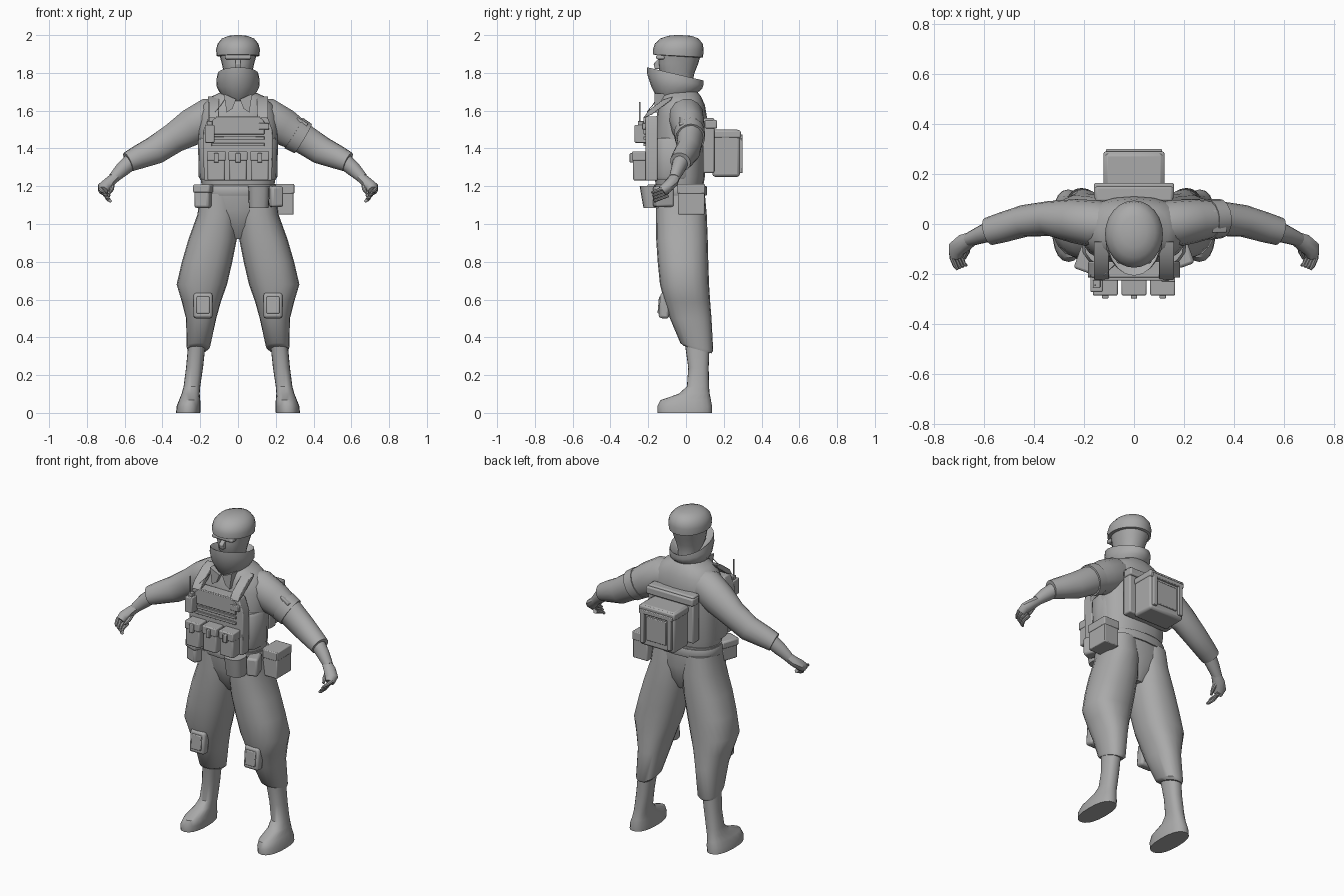
import bpy, bmesh, math
from mathutils import Vector, Matrix

grey = bpy.data.materials.new("plain grey")
grey.diffuse_color = (0.4, 0.4, 0.4, 1)


def finish(name, bm, bevel=0, angle=40):
    bmesh.ops.recalc_face_normals(bm, faces=bm.faces)
    me = bpy.data.meshes.new(name)
    bm.to_mesh(me)
    bm.free()
    me.materials.append(grey)
    ob = bpy.data.objects.new(name, me)
    bpy.context.collection.objects.link(ob)
    if bevel:
        m = ob.modifiers.new("bevel", 'BEVEL')
        m.width, m.segments = bevel, 2
    bpy.context.view_layer.objects.active = ob
    ob.select_set(True)
    bpy.ops.object.shade_smooth_by_angle(angle=math.radians(angle))
    ob.select_set(False)
    return ob


def skin(name, rings, angle=40):
    """Bridge rings of points and cap both ends."""
    bm = bmesh.new()
    vs = [[bm.verts.new(p) for p in r] for r in rings]
    n = len(vs[0])
    for a, b in zip(vs, vs[1:]):
        for i in range(n):
            bm.faces.new((a[i], a[(i + 1) % n], b[(i + 1) % n], b[i]))
    bm.faces.new(vs[0])
    bm.faces.new(vs[-1])
    return finish(name, bm, 0, angle)


def stack(name, rows, s=1, n=20, e=0.85, angle=40):
    """Loft upward; row = x0, x1, y0, y1, z at front, z at back."""
    rings = []
    for x0, x1, y0, y1, zf, zb in rows:
        ring = []
        for i in range(n):
            a = math.tau * i / n
            c, d = math.cos(a), math.sin(a)
            u = math.copysign(abs(c) ** e, c)
            v = math.copysign(abs(d) ** e, d)
            ring.append((s * ((x0 + x1) / 2 + u * (x1 - x0) / 2),
                         (y0 + y1) / 2 + v * (y1 - y0) / 2, zf + (zb - zf) * (v + 1) / 2))
        rings.append(ring)
    return skin(name, rings, angle)


def tube(name, rows, s=1, n=14, angle=40):
    """Loft along a path; row = x, y, z, half depth, half height."""
    pts = [Vector(r[:3]) for r in rows]
    rings = []
    for i, r in enumerate(rows):
        d = (pts[min(i + 1, len(pts) - 1)] - pts[max(i - 1, 0)]).normalized()
        side = d.cross(Vector((0, 0, 1))).normalized()
        up = side.cross(d)
        ring = [pts[i] + side * r[3] * math.cos(math.tau * k / n) + up * r[4] * math.sin(math.tau * k / n)
                for k in range(n)]
        rings.append([(s * p.x, p.y, p.z) for p in ring])
    return skin(name, rings, angle)


def box(name, x0, x1, y0, y1, z0, z1, bevel=0.006, rot=(0, 0, 0)):
    bm = bmesh.new()
    bmesh.ops.create_cube(bm, size=1)
    bmesh.ops.scale(bm, vec=(x1 - x0, y1 - y0, z1 - z0), verts=bm.verts)
    ob = finish(name, bm, bevel)
    ob.location = ((x0 + x1) / 2, (y0 + y1) / 2, (z0 + z1) / 2)
    ob.rotation_euler = [math.radians(a) for a in rot]
    return ob


def prism(name, pts, a, b, axis='y', bevel=0):
    """Extrude an outline: (x, z) along y or (y, z) along x."""
    put = (lambda p, t: (p[0], t, p[1])) if axis == 'y' else (lambda p, t: (t, p[0], p[1]))
    bm = bmesh.new()
    A, B = ([bm.verts.new(put(p, t)) for p in pts] for t in (a, b))
    n = len(pts)
    for i in range(n):
        bm.faces.new((A[i], A[(i + 1) % n], B[(i + 1) % n], B[i]))
    bm.faces.new(A)
    bm.faces.new(B)
    return finish(name, bm, bevel, 30)


def sym(w, y0, y1, zf, zb=None):
    return (-w, w, y0, y1, zf, zf if zb is None else zb)


# Torso and pelvis
stack("torso", [sym(.19, -.16, .09, 1.19), sym(.2, -.165, .1, 1.25), sym(.205, -.17, .108, 1.38),
                sym(.215, -.165, .11, 1.48), sym(.21, -.155, .11, 1.57), sym(.19, -.145, .1, 1.63),
                sym(.14, -.13, .08, 1.675), sym(.085, -.11, .06, 1.70), sym(.06, -.09, .04, 1.72)])
stack("pelvis", [sym(.05, -.08, .05, .92), sym(.13, -.13, .085, .99), sym(.195, -.155, .1, 1.07),
                 sym(.195, -.165, .1, 1.15), sym(.2, -.17, .1, 1.21)])

# Head, cap and neck scarf
stack("head", [sym(.055, -.07, .035, 1.66), sym(.06, -.11, .035, 1.75), sym(.075, -.14, .045, 1.80),
               sym(.086, -.145, .065, 1.85), sym(.1, -.145, .08, 1.90)], e=.9)
stack("cap", [sym(.1, -.16, .08, 1.895, 1.88), sym(.114, -.174, .09, 1.897, 1.883),
              sym(.116, -.175, .094, 1.925), sym(.108, -.165, .088, 1.955), sym(.085, -.135, .066, 1.982),
              sym(.05, -.095, .03, 1.996), sym(.015, -.055, -.025, 2.0)], n=24, e=1)
stack("scarf", [sym(.05, -.11, .03, 1.63, 1.67), sym(.085, -.15, .055, 1.66, 1.69),
                sym(.112, -.185, .085, 1.73, 1.715), sym(.115, -.205, .092, 1.79, 1.735),
                sym(.108, -.207, .092, 1.83, 1.76), sym(.098, -.18, .08, 1.815, 1.755),
                sym(.06, -.12, .04, 1.78, 1.72)], e=1, angle=50)
prism("nose", [(-.13, 1.885), (-.172, 1.85), (-.165, 1.82), (-.13, 1.82)], -.014, .014, 'x', .005)
box("brow", -.07, .07, -.158, -.11, 1.872, 1.895, .008)

for s, side in ((-1, "right"), (1, "left")):
    # Legs
    stack(side + "_trouser", [(.165, .268, -.012, .135, .355, .315), (.148, .272, -.03, .144, .37, .33),
                              (.115, .275, -.085, .135, .5, .5), (.09, .298, -.115, .128, .59, .59),
                              (.058, .325, -.138, .122, .68, .68), (.03, .297, -.15, .118, .8, .8),
                              (.006, .262, -.158, .115, .92, .92), (0, .215, -.16, .11, 1.05, 1.05),
                              (.01, .2, -.16, .1, 1.16, 1.16)], s)
    stack(side + "_boot", [(.2, .328, -.15, .138, 0, 0), (.198, .325, -.152, .138, .035, .035),
                           (.2, .312, -.135, .132, .068, .068), (.203, .298, -.04, .125, .1, .105),
                           (.2, .288, .005, .122, .14, .14), (.185, .275, .012, .12, .24, .24),
                           (.172, .264, -.005, .125, .36, .36)], s)
    kx = .185 * s
    box(side + "_knee_pad", kx - .05, kx + .05, -.14, -.085, .5, .635, .014, (-5, 0, 0))
    box(side + "_knee_plate", kx - .034, kx + .034, -.147, -.12, .525, .615, .005, (-5, 0, 0))

    # Arms and sleeve cuffs
    tube(side + "_sleeve", [(.06, -.01, 1.585, .08, .085), (.15, .0, 1.565, .095, .105),
                            (.24, .012, 1.515, .088, .1), (.34, .022, 1.455, .07, .082),
                            (.44, .012, 1.39, .064, .076), (.53, -.015, 1.352, .06, .063),
                            (.582, -.03, 1.328, .056, .054)], s)
    tube(side + "_forearm", [(.56, -.025, 1.335, .043, .043), (.61, -.042, 1.292, .036, .04),
                             (.66, -.062, 1.243, .028, .028)], s)
    # Hands with curled fingers
    tube(side + "_palm", [(.645, -.057, 1.252, .028, .026), (.68, -.075, 1.222, .036, .028),
                          (.71, -.1, 1.195, .036, .03), (.715, -.125, 1.175, .026, .028)], s, 10)
    for i in range(4):
        x, z = .728 - .012 * i, 1.196 - .016 * i
        tube(f"{side}_finger_{i + 1}", [(x - .005, -.095, z + .005, .012, .011), (x, -.135, z - .012, .011, .01),
                                       (x - .012, -.165, z - .024, .01, .009),
                                       (x - .022, -.182 + .006 * i, z - .03, .006, .006)], s, 8)
    tube(side + "_thumb", [(.665, -.075, 1.215, .013, .014), (.668, -.11, 1.185, .012, .012),
                           (.68, -.138, 1.165, .007, .007)], s, 8)

    # Vest shoulder straps, collar flaps and side bands
    lo, hi = sorted((.1 * s, .16 * s))
    prism(side + "_vest_strap", [(-.225, 1.56), (-.18, 1.58), (-.08, 1.655), (-.07, 1.675), (-.12, 1.66), (-.2, 1.6)],
          lo, hi, 'x', .003)
    prism(side + "_collar", [(.01 * s, 1.66), (.075 * s, 1.69), (.06 * s, 1.59), (.03 * s, 1.61)], -.168, -.1)

# Upper-arm band with patch
tube("arm_band", [(.295, .018, 1.482, .083, .094), (.345, .022, 1.452, .079, .09)], 1, 16)
box("arm_band_pad", .305, .37, -.035, .055, 1.525, 1.55, .004, (0, 31, 0))

# Plate carrier
stack("side_band", [sym(.2, -.18, .05, 1.235), sym(.208, -.185, .06, 1.25), sym(.212, -.185, .06, 1.44),
                    sym(.2, -.18, .05, 1.455)], e=.7)
prism("front_plate", [(-.18, 1.23), (.18, 1.23), (.185, 1.49), (.155, 1.57), (-.155, 1.57), (-.185, 1.49)],
      -.215, -.15, 'y', .006)
prism("chest_panel", [(-.14, 1.475), (.14, 1.475), (.14, 1.54), (.115, 1.568), (-.115, 1.568), (-.14, 1.54)],
      -.226, -.2, 'y', .003)
for z in (1.455, 1.42):
    box("webbing_strip", -.14, .14, -.225, -.2, z - .008, z + .008, .002)
box("chest_clip", .11, .165, -.232, -.2, 1.5, 1.535, .004)
for x in (-.115, 0, .115):
    box("magazine_pouch", x - .047, x + .047, -.28, -.2, 1.23, 1.375, .009)
    box("pouch_flap", x - .05, x + .05, -.286, -.2, 1.335, 1.385, .006)
    box("pouch_buckle", x - .013, x + .013, -.298, -.27, 1.325, 1.375, .004)

# Radio, aerial and microphone wire
box("radio", -.175, -.125, -.272, -.2, 1.43, 1.525, .005)
box("radio_knob", -.165, -.135, -.255, -.225, 1.52, 1.545, .003)
box("aerial", -.158, -.152, -.248, -.242, 1.53, 1.645, 0)
tube("microphone_wire", [(-.06, -.15, 1.675, .002, .002), (-.09, -.175, 1.63, .002, .002),
                         (-.12, -.205, 1.595, .002, .002)], 1, 6)

# Belt and pouches
stack("belt", [sym(.203, -.172, .108, 1.15), sym(.206, -.175, .11, 1.155), sym(.206, -.175, .11, 1.195),
               sym(.203, -.172, .108, 1.2)])
box("right_belt_pouch", -.22, -.135, -.19, -.08, 1.085, 1.205, .014, (0, 0, -20))
box("right_pouch_lid", -.225, -.13, -.195, -.08, 1.165, 1.21, .01, (0, 0, -20))
stack("round_pouch", [(.058, .162, -.225, -.12, 1.085, 1.085), (.056, .166, -.235, -.12, 1.14, 1.14),
                      (.054, .168, -.245, -.12, 1.2, 1.2)], n=16, e=.75)
box("small_belt_pouch", .16, .228, -.17, -.07, 1.09, 1.2, .012, (0, 0, 20))
box("hip_box", .195, .295, -.042, .098, 1.05, 1.165, .005)
box("hip_box_lid", .19, .298, -.045, .1, 1.16, 1.212, .005)

# Back plate and pack
box("back_plate", -.155, .155, .09, .15, 1.27, 1.56, .008)
box("back_plate_roll", -.16, .16, .1, .165, 1.505, 1.55, .008)
box("pack", -.118, .118, .14, .285, 1.25, 1.5, .014)
box("pack_lid", -.122, .122, .145, .29, 1.455, 1.495, .008)
box("pack_pocket", -.068, .068, .28, .293, 1.29, 1.435, .004)
for s in (-1, 1):
    box("pack_strap", s * .092 - .014, s * .092 + .014, .275, .3, 1.27, 1.475, .004)
box("pack_top_strap", -.112, .112, .28, .3, 1.45, 1.475, .004)
